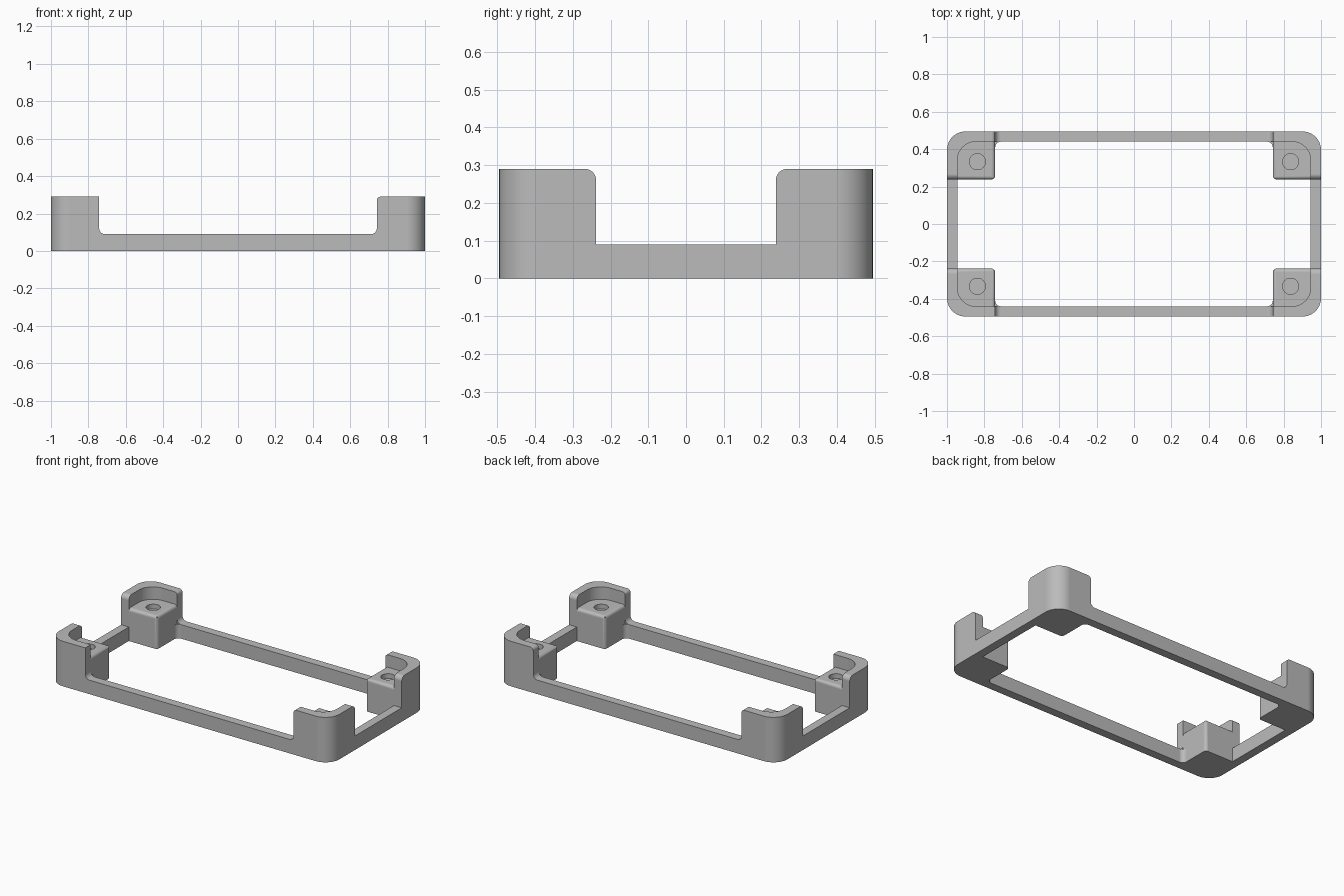
import bpy
import bmesh
import math
from mathutils import Vector

cube = bpy.data.objects.get("Cube")
if cube:
    bpy.data.objects.remove(cube, do_unlink=True)

# Main dimensions
X, Y, TOP = 1.0, 0.495, 0.29      # outer half sizes and post height
WALL, CORNER = 0.055, 0.1         # wall thickness and outer corner radius
RAIL, SHELF = 0.09, 0.21          # heights of the rails and the post seats
PX, PY = 0.742, 0.238             # inner faces of the posts
ROUND, EDGE = 0.03, 0.02          # rim end and seat edge radii
IX, IY = X - WALL, Y - WALL


def rounded(points, steps=8):
    """Round every (u, v, radius) corner of a closed outline."""
    out = []
    for i, (u, v, r) in enumerate(points):
        p = Vector((u, v))
        a = Vector(points[i - 1][:2]) - p
        b = Vector(points[(i + 1) % len(points)][:2]) - p
        if r == 0:
            out.append(p)
            continue
        a.normalize()
        b.normalize()
        for k in range(steps + 1):
            t = k / steps * math.pi / 2
            out.append(p + a * r * (1 - math.sin(t)) + b * r * (1 - math.cos(t)))
    return [p for i, p in enumerate(out) if (p - out[i - 1]).length > 1e-5]


def prism(name, outline, axis, low, high):
    """Extrude an outline along an axis."""
    place = {"x": lambda u, v, w: (w, u, v),
             "y": lambda u, v, w: (u, w, v),
             "z": lambda u, v, w: (u, v, w)}[axis]
    bm = bmesh.new()
    face = bm.faces.new([bm.verts.new(place(p.x, p.y, low)) for p in outline])
    grown = bmesh.ops.extrude_face_region(bm, geom=[face])["geom"]
    bmesh.ops.translate(bm, vec=Vector(place(0, 0, high - low)),
                        verts=[g for g in grown if isinstance(g, bmesh.types.BMVert)])
    bmesh.ops.recalc_face_normals(bm, faces=bm.faces)
    mesh = bpy.data.meshes.new(name)
    bm.to_mesh(mesh)
    bm.free()
    obj = bpy.data.objects.new(name, mesh)
    bpy.context.collection.objects.link(obj)
    return obj


def box_outline(x, y, r):
    return rounded([(-x, -y, r), (x, -y, r), (x, y, r), (-x, y, r)], 14)


def notch_outline(w, floor, top, fillet, left, right):
    """Slot with a filleted floor and rounded upper lips."""
    return rounded([(-w, floor, fillet), (w, floor, fillet), (w, top, right),
                    (w + right, top, 0), (w + right, 0.5, 0),
                    (-w - left, 0.5, 0), (-w - left, top, 0), (-w, top, left)])


# Solid rounded block that the frame is cut from
frame = prism("corner_post_frame", box_outline(X, Y, CORNER), "z", 0, TOP)

# Cross-shaped opening between the rails and posts
quarter = [(IX, PY, 0), (PX, PY, EDGE), (PX, IY, ROUND)]
mirrored = [(-x, y, r) for x, y, r in reversed(quarter)]
half = quarter + mirrored
opening = rounded(half + [(-x, -y, r) for x, y, r in half])
cutters = [prism("opening_cutter", opening, "z", -0.1, 0.6)]

# Gaps between posts on the long and short sides
cutters += [
    prism("front_gap_cutter", notch_outline(PX, RAIL, TOP, ROUND, 0, EDGE), "y", -0.7, 0),
    prism("back_gap_cutter", notch_outline(PX, RAIL, TOP, ROUND, EDGE, EDGE), "y", 0, 0.7),
    prism("side_gap_cutter", notch_outline(PY, RAIL, TOP, 0, ROUND, ROUND), "x", -1.2, 1.2),
]

# Seat recess and its softened inner edges
cutters += [
    prism("seat_cutter", box_outline(IX, IY, CORNER), "z", SHELF, 0.6),
    prism("seat_edge_x_cutter", notch_outline(PX, RAIL, SHELF, 0, EDGE, EDGE), "y", -IY, IY),
    prism("seat_edge_y_cutter", notch_outline(PY, RAIL, SHELF, 0, EDGE, EDGE), "x", -IX, IX),
]

# Round socket in each seat
for sx in (-1, 1):
    for sy in (-1, 1):
        circle = [Vector((sx * 0.837 + 0.043 * math.cos(a), sy * 0.333 + 0.043 * math.sin(a)))
                  for a in (math.tau * k / 32 for k in range(32))]
        cutters.append(prism("socket_cutter", circle, "z", SHELF - 0.03, 0.5))

for cutter in cutters:
    cutter.hide_render = True
    mod = frame.modifiers.new(cutter.name, "BOOLEAN")
    mod.operation = "DIFFERENCE"
    mod.solver = "EXACT"
    mod.object = cutter

# Bake the cuts and remove the cutters
bpy.context.view_layer.update()
graph = bpy.context.evaluated_depsgraph_get()
frame.data = bpy.data.meshes.new_from_object(frame.evaluated_get(graph))
frame.modifiers.clear()
for cutter in cutters:
    bpy.data.objects.remove(cutter, do_unlink=True)

# Plain grey finish
grey = bpy.data.materials.new("plain_grey")
grey.use_nodes = True
colour = (0.5, 0.5, 0.5, 1)
grey.diffuse_color = colour
grey.node_tree.nodes["Principled BSDF"].inputs["Base Color"].default_value = colour
frame.data.materials.clear()
frame.data.materials.append(grey)

# Smooth the fillets while keeping flat faces flat
bpy.ops.object.select_all(action="DESELECT")
frame.select_set(True)
bpy.context.view_layer.objects.active = frame
bpy.ops.object.shade_smooth_by_angle(angle=math.radians(30))
frame.modifiers.new("even_shading", "WEIGHTED_NORMAL").keep_sharp = True
